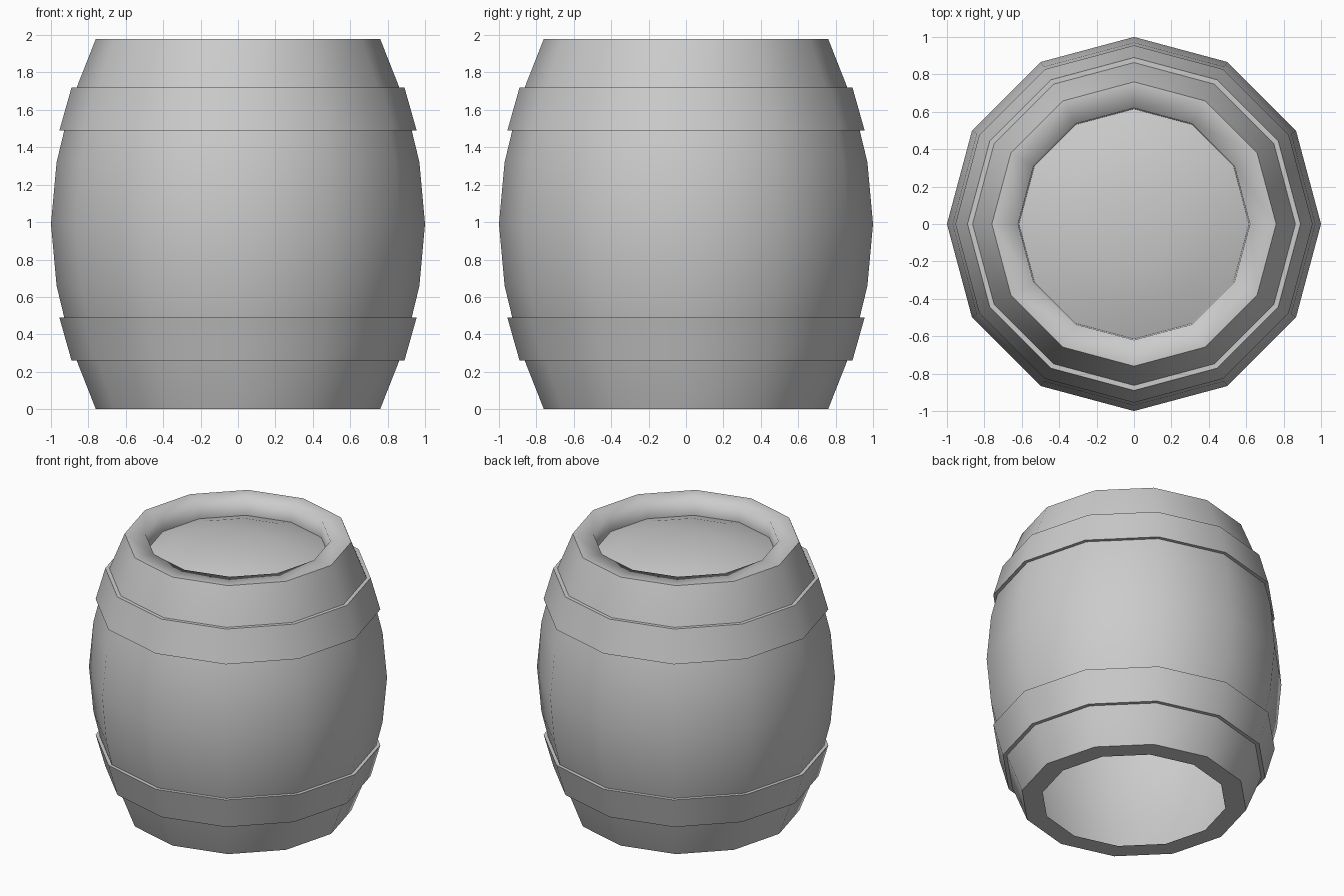
import bpy, bmesh, math

if "Cube" in bpy.data.objects:
    bpy.data.objects.remove(bpy.data.objects["Cube"])

SIDES = 12


def lathe(name, profile, angle):
    """Spin an (r, z) profile into a 12-sided surface; r = 0 becomes a pole."""
    bm = bmesh.new()
    rings = []
    for r, z in profile:
        if r == 0:
            rings.append([bm.verts.new((0, 0, z))] * SIDES)
        else:
            rings.append([bm.verts.new((r * math.cos(2 * math.pi * i / SIDES),
                                        r * math.sin(2 * math.pi * i / SIDES), z))
                          for i in range(SIDES)])
    for a, b in zip(rings, rings[1:]):
        for i in range(SIDES):
            j = (i + 1) % SIDES
            bm.faces.new(list(dict.fromkeys((a[i], a[j], b[j], b[i]))))
    mesh = bpy.data.meshes.new(name)
    bm.to_mesh(mesh)
    bm.free()
    obj = bpy.data.objects.new(name, mesh)
    bpy.context.collection.objects.link(obj)
    bpy.ops.object.select_all(action='DESELECT')
    obj.select_set(True)
    bpy.context.view_layer.objects.active = obj
    bpy.ops.object.shade_smooth_by_angle(angle=math.radians(angle))
    return obj


# bulging body with a flat, open ring underneath
lathe("barrel_body", [(0.62, 0), (0.76, 0), (0.89, 0.33), (0.97, 0.66), (1.0, 0.99),
                      (0.97, 1.32), (0.89, 1.65), (0.76, 1.98)], 40)

# flat rim turning down to a slightly domed, sunken lid
lathe("barrel_rim", [(0.76, 1.98), (0.62, 1.98), (0.615, 1.86)], 89)
lathe("barrel_lid", [(0.615, 1.86), (0.45, 1.915), (0.23, 1.95), (0, 1.96)], 40)

# two hoops, mirrored about mid height, with ledges meeting the body
hoop = [(0.93, 1.49), (0.955, 1.49), (0.89, 1.72), (0.863, 1.72)]
lathe("upper_hoop", hoop, 40)
lathe("lower_hoop", [(r, 1.98 - z) for r, z in reversed(hoop)], 40)
